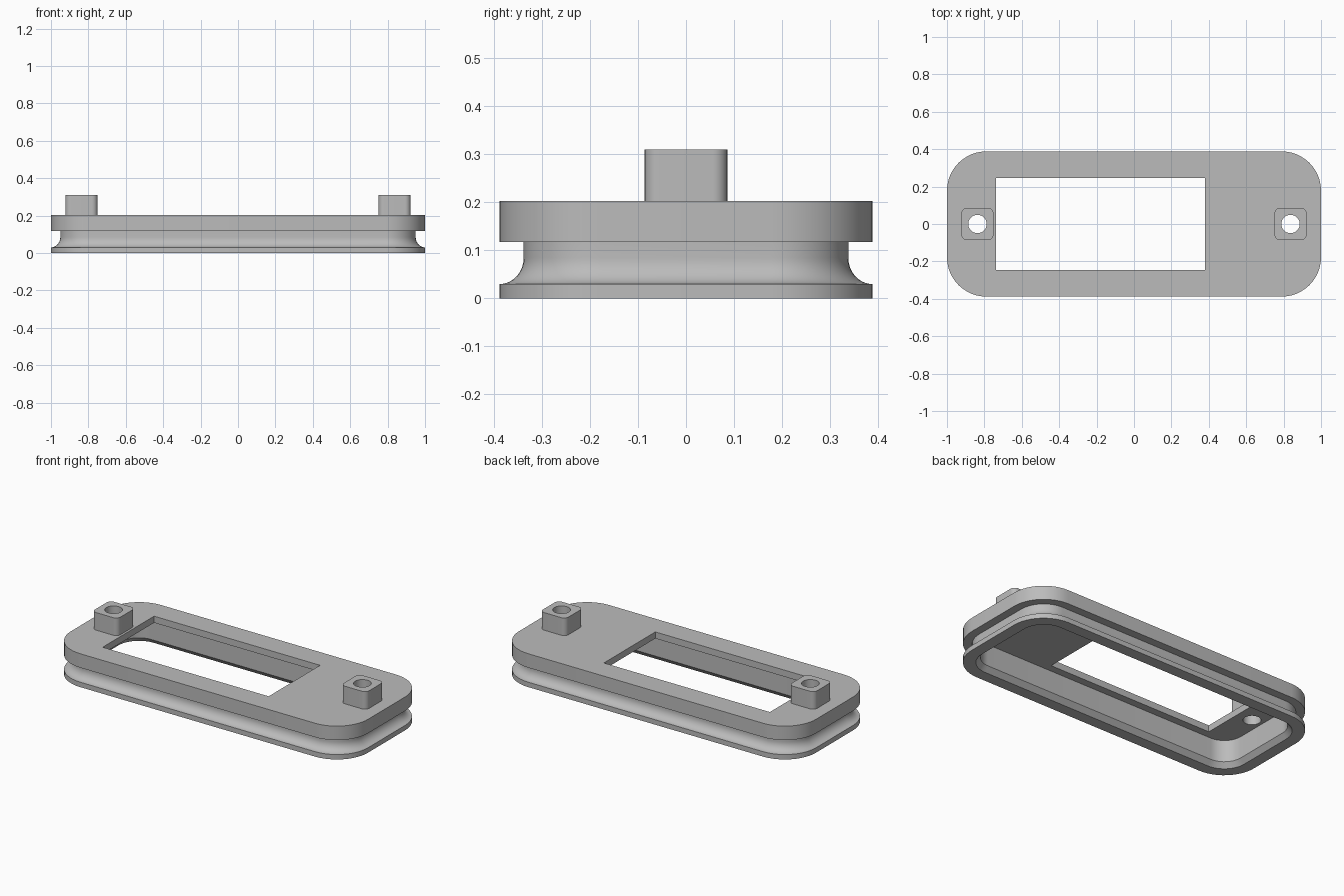
import bpy, bmesh, math

if "Cube" in bpy.data.objects:
    bpy.data.objects.remove(bpy.data.objects["Cube"], do_unlink=True)

HX, HY, RAD = 1.0, 0.388, 0.21      # body half sizes and corner radius
PLATE_TOP, CEILING = 0.203, 0.163

grey = bpy.data.materials.new("plain grey")
grey.use_nodes = True
grey.diffuse_color = (0.5, 0.5, 0.5, 1)
grey.node_tree.nodes["Principled BSDF"].inputs["Base Color"].default_value = (0.5, 0.5, 0.5, 1)


def rounded_rect(hx, hy, r, steps=12):
    """Outline points of a rounded rectangle, anticlockwise."""
    pts = []
    for q, (sx, sy) in enumerate([(1, 1), (-1, 1), (-1, -1), (1, -1)]):
        for i in range(steps + 1):
            a = math.pi / 2 * (q + i / steps)
            pts.append((sx * (hx - r) + r * math.cos(a), sy * (hy - r) + r * math.sin(a)))
    return pts


def loft(name, profile, hx, hy, r, cx=0.0):
    """Capped solid from (inset, height) pairs around a rounded rectangle."""
    bm = bmesh.new()
    rings = [[bm.verts.new((cx + x, y, z)) for x, y in rounded_rect(hx - d, hy - d, r - d)]
             for d, z in profile]
    for low, high in zip(rings, rings[1:]):
        for i in range(len(low)):
            j = (i + 1) % len(low)
            bm.faces.new((low[i], low[j], high[j], high[i]))
    bm.faces.new(rings[0][::-1])
    bm.faces.new(rings[-1])
    mesh = bpy.data.meshes.new(name)
    bm.to_mesh(mesh)
    bm.free()
    mesh.materials.append(grey)
    obj = bpy.data.objects.new(name, mesh)
    bpy.context.collection.objects.link(obj)
    return obj


def cut(obj, cutter):
    mod = obj.modifiers.new("cut", 'BOOLEAN')
    mod.operation, mod.solver, mod.object = 'DIFFERENCE', 'EXACT', cutter
    bpy.context.view_layer.objects.active = obj
    bpy.ops.object.modifier_apply(modifier=mod.name)


# Body: bottom flange, concave fillet, groove and top plate
groove = 0.05
fillet = [(groove * math.sin(t), 0.03 + 0.055 * (1 - math.cos(t)))
          for t in (math.pi / 2 * i / 10 for i in range(11))]
body = loft("frame_body", [(0, 0)] + fillet + [(groove, 0.118), (0, 0.118), (0, PLATE_TOP)],
            HX, HY, RAD)

# Hollow underside with a chamfered mouth
cavity = loft("cavity_cutter", [(0.07, -0.01), (0.07, 0.0), (0.095, 0.03), (0.095, CEILING)],
              HX, HY, RAD)

# Rectangular window, offset towards one end
bpy.ops.mesh.primitive_cube_add(size=1, location=(-0.179, 0, 0.2))
window = bpy.context.object
window.name = "window_cutter"
window.scale = (1.117, 0.494, 0.3)
bpy.context.view_layer.update()

cutters = [cavity, window]
for c in cutters:
    cut(body, c)

# Mounting posts with through holes
parts = [body]
for side, name in ((-1, "right_post"), (1, "left_post")):
    cx = side * 0.837
    post = loft(name, [(0, PLATE_TOP - 0.02), (0, 0.31)], 0.086, 0.086, 0.03, cx)
    bpy.ops.mesh.primitive_cylinder_add(vertices=40, radius=0.049, depth=0.6,
                                        location=(cx, 0, 0.25))
    hole = bpy.context.object
    hole.name = name + "_hole_cutter"
    bpy.context.view_layer.update()
    cut(body, hole)
    cut(post, hole)
    cutters.append(hole)
    parts.append(post)

for c in cutters:
    bpy.data.objects.remove(c, do_unlink=True)

# One colour, smooth curves with sharp edges
for obj in parts:
    obj.data.materials.clear()
    obj.data.materials.append(grey)
    for p in obj.data.polygons:
        p.material_index = 0
    bpy.ops.object.select_all(action='DESELECT')
    obj.select_set(True)
    bpy.context.view_layer.objects.active = obj
    bpy.ops.object.shade_smooth_by_angle(angle=math.radians(30))
